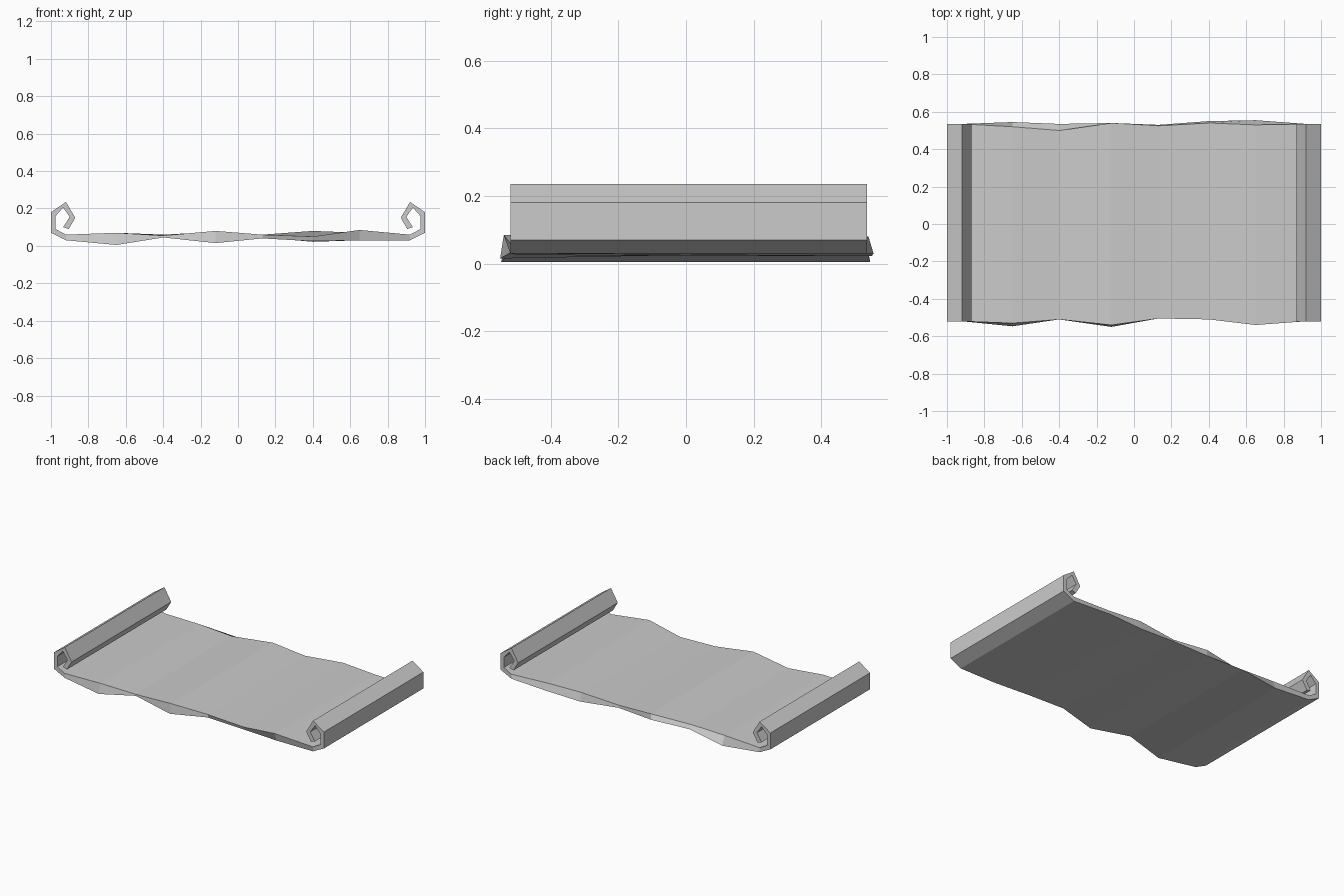
import bpy
import bmesh

cube = bpy.data.objects.get("Cube")
if cube:
    bpy.data.objects.remove(cube, do_unlink=True)

paper = bpy.data.materials.new("light_grey")
paper.use_nodes = True
paper.diffuse_color = (0.6, 0.6, 0.6, 1)
paper.node_tree.nodes["Principled BSDF"].inputs["Base Color"].default_value = paper.diffuse_color


def loft(name, rings, cap_ends):
    """Bridge a series of four-point cross-sections into a strip."""
    bm = bmesh.new()
    rows = [[bm.verts.new(p) for p in ring] for ring in rings]
    for a, b in zip(rows, rows[1:]):
        for i in range(4):
            j = (i + 1) % 4
            bm.faces.new((a[i], a[j], b[j], b[i]))
    if cap_ends:
        bm.faces.new(rows[-1])
    bmesh.ops.recalc_face_normals(bm, faces=bm.faces)
    mesh = bpy.data.meshes.new(name)
    bm.to_mesh(mesh)
    bm.free()
    mesh.materials.append(paper)
    obj = bpy.data.objects.new(name, mesh)
    bpy.context.collection.objects.link(obj)
    return obj


FRONT, BACK = -0.52, 0.535

# Wavy sheet: stations across the width, with (y, z) edge lines
stations = (-0.92, -0.65, -0.4, -0.12, 0.13, 0.4, 0.65, 0.92)
front_low = ((FRONT, .03), (-.547, .005), (-.51, .045), (-.55, .015),
             (-.505, .04), (-.495, .025), (-.52, .03), (FRONT, .03))
front_top = ((FRONT, .06), (-.53, .07), (-.51, .055), (-.54, .08),
             (-.505, .06), (-.51, .05), (-.54, .085), (FRONT, .06))
back_top = ((BACK, .06), (.52, .065), (.5, .06), (.54, .075),
            (.525, .06), (.54, .08), (.53, .07), (BACK, .06))
back_low = ((BACK, .03), (.545, .005), (.535, .045), (.54, .035),
            (.53, .045), (.55, .022), (.555, .03), (BACK, .03))
sections = zip(stations, front_low, front_top, back_top, back_low)
loft("wavy_sheet", [[(x, *p) for p in edges] for x, *edges in sections], False)

# Rolled ends: outer and inner outline of the curl, mirrored to both sides
outer = ((.92, .03), (1, .07), (1, .18), (.92, .235), (.87, .15), (.905, .09))
inner = ((.92, .06), (.975, .09), (.975, .16), (.935, .205), (.9, .155), (.935, .1))
for name, side in (("left_curl", 1), ("right_curl", -1)):
    rings = [[(side * ox, FRONT, oz), (side * ix, FRONT, iz),
              (side * ix, BACK, iz), (side * ox, BACK, oz)]
             for (ox, oz), (ix, iz) in zip(outer, inner)]
    loft(name, rings, True)
